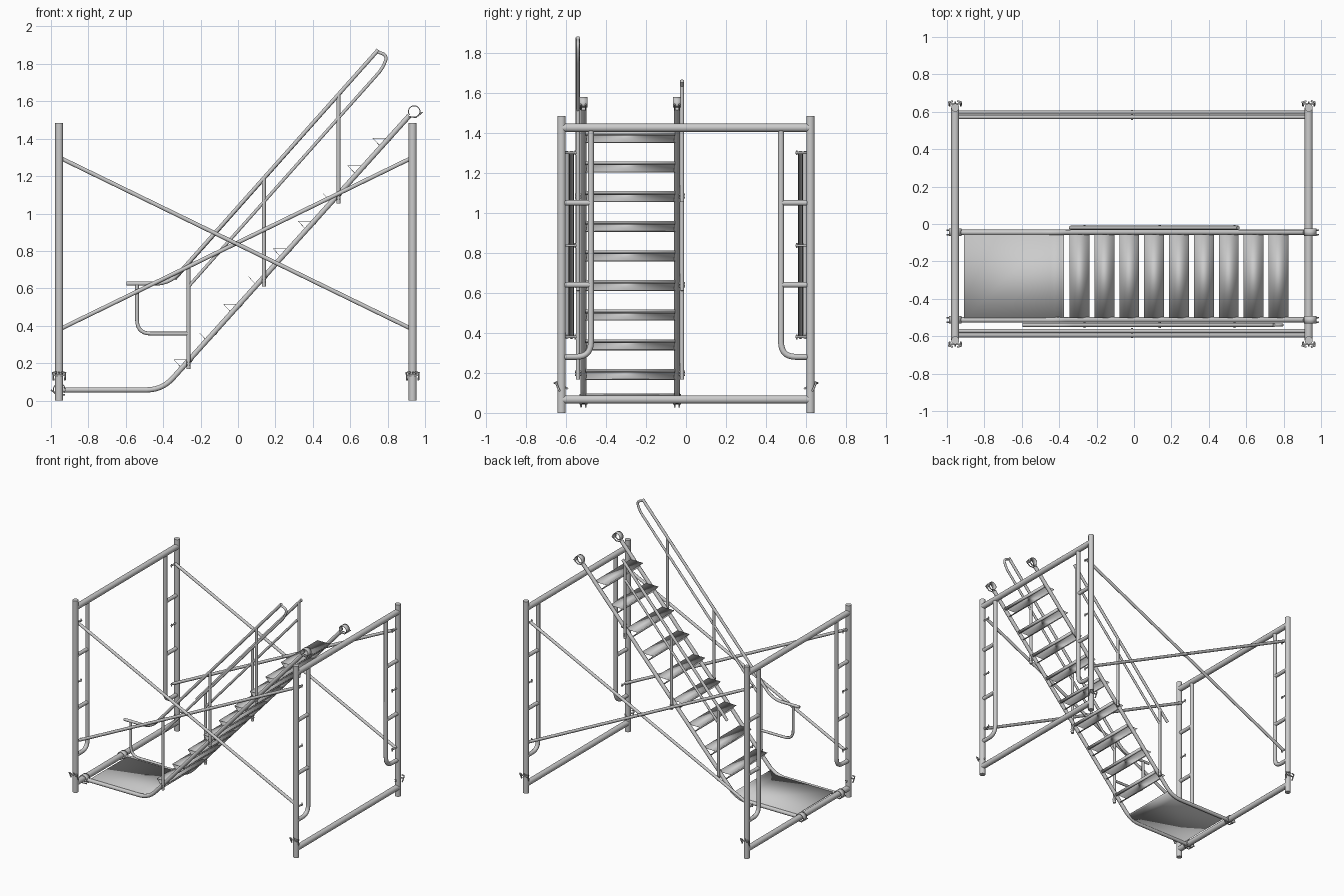
import bpy, math
from mathutils import Vector

if "Cube" in bpy.data.objects:
    bpy.data.objects.remove(bpy.data.objects["Cube"])

XL, XR, PY = -0.956, 0.934, 0.622      # frame positions and post offset
SLOPE = 1.11                           # stair pitch


def fillet(pts, d):
    """Round the inner corners of a path."""
    pts = [Vector(p) for p in pts]
    if d == 0:
        return pts
    out = [pts[0]]
    for a, p, b in zip(pts, pts[1:], pts[2:]):
        s, e = p + (a - p).normalized() * d, p + (b - p).normalized() * d
        for i in range(8):
            t = i / 7
            out.append(s * (1 - t) ** 2 + p * 2 * t * (1 - t) + e * t * t)
    return out + [pts[-1]]


def finish(ob, angle=40):
    bpy.ops.object.select_all(action='DESELECT')
    ob.select_set(True)
    bpy.context.view_layer.objects.active = ob
    if ob.type == 'CURVE':
        bpy.ops.object.convert(target='MESH')
    bpy.ops.object.shade_smooth_by_angle(angle=math.radians(angle))


def pipes(name, paths, r, d=0, res=3):
    """Round tubes along one or more paths."""
    cu = bpy.data.curves.new(name, 'CURVE')
    cu.dimensions = '3D'
    cu.bevel_depth, cu.bevel_resolution, cu.use_fill_caps = r, res, True
    for path in paths:
        pts = fillet(path, d)
        sp = cu.splines.new('POLY')
        sp.points.add(len(pts) - 1)
        for q, p in zip(sp.points, pts):
            q.co = (*p, 1)
    ob = bpy.data.objects.new(name, cu)
    bpy.context.collection.objects.link(ob)
    finish(ob)


def sheet(name, profiles, y0, y1, thick):
    """Folded sheet: x-z profiles extruded along y."""
    v, f = [], []
    for prof in profiles:
        for x, z in prof:
            v += [(x, y0, z), (x, y1, z)]
        n = len(v) - 2 * len(prof)
        f += [(n + 2*i, n + 2*i + 1, n + 2*i + 3, n + 2*i + 2) for i in range(len(prof) - 1)]
    me = bpy.data.meshes.new(name)
    me.from_pydata(v, [], f)
    ob = bpy.data.objects.new(name, me)
    bpy.context.collection.objects.link(ob)
    m = ob.modifiers.new('thickness', 'SOLIDIFY')
    m.thickness, m.offset = thick, 0
    finish(ob, 30)


# End frames
for label, x in (('left', XL), ('right', XR)):
    pipes(label + '_frame_posts', [[(x, s*PY, 0), (x, s*PY, 1.484)] for s in (-1, 1)], 0.0215, res=5)
    pipes(label + '_frame_beams', [[(x, -PY, z), (x, PY, z)] for z in (0.067, 1.425)], 0.0215, res=5)
    pipes(label + '_frame_ladder_rails',
          [[(x, s*0.475, 1.425), (x, s*0.475, 0.28), (x, s*PY, 0.28)] for s in (-1, 1)], 0.0155, 0.075)
    pipes(label + '_frame_rungs',
          [[(x, s*0.475, z), (x, s*PY, z)] for s in (-1, 1) for z in (0.64, 1.05)], 0.0145)
    # Studs for the cross braces
    pipes(label + '_brace_studs',
          [[(x, s*PY, z), (x, s*0.548, z)] for s in (-1, 1) for z in (0.38, 0.837, 1.30)], 0.006)
    pipes(label + '_brace_stud_latches',
          [[(x, s*0.553, z - 0.012), (x, s*0.553, z + 0.012)] for s in (-1, 1) for z in (0.38, 0.837, 1.30)], 0.004)
    # Locking pins near the post feet
    pipes(label + '_lock_pins',
          [[(x, s*0.59, 0.12), (x, s*0.652, 0.155)] for s in (-1, 1)], 0.005)
    pipes(label + '_lock_wires',
          [[(x + k*0.012, s*0.657, 0.15), (x + k*0.034, s*0.65, 0.15), (x + k*0.03, s*0.632, 0.108)]
           for s in (-1, 1) for k in (-1, 1)] +
          [[(x - 0.03, s*0.643, 0.135), (x + 0.03, s*0.643, 0.135)] for s in (-1, 1)], 0.005)

# Cross braces on both sides
for label, s in (('front', -1), ('back', 1)):
    pipes(label + '_cross_brace', [[(XL, s*0.596, 1.30), (XR, s*0.596, 0.38)],
                                   [(XL, s*0.572, 0.38), (XR, s*0.572, 1.30)]], 0.0115)
    pipes(label + '_brace_pivot', [[(-0.011, s*0.61, 0.84), (-0.011, s*0.555, 0.84)]], 0.006)

# Stair stringers, flat at the landing and bent up to the top hooks
bend = (-0.405, 0.057)
top_end = (0.915, 0.057 + SLOPE * 1.32)
SY = (-0.513, -0.045)
pipes('stringers', [[(-0.935, y, 0.057), (bend[0], y, bend[1]), (top_end[0], y, top_end[1])] for y in SY],
      0.0145, 0.085)

# Landing plate, curling up at the stair foot
curl = fillet([(-0.91, 0.064), (-0.41, 0.064), (-0.375, 0.096)], 0.035)
sheet('landing_plate', [[(p[0], p[1]) for p in curl]], SY[0], SY[1], 0.005)

# Treads: folded lip, flat top, short rear flange
treads = []
for i in range(9):
    x, z = -0.343 + 0.133 * i, 0.219 + 0.148 * i
    treads.append([(x + 0.056, z - 0.052), (x + 0.048, z - 0.052), (x, z), (x + 0.103, z), (x + 0.09, z - 0.016)])
sheet('treads', treads, SY[0] + 0.01, SY[1] - 0.01, 0.004)

# Hooks at both ends of the stringers
for label, cx, cz, k in (('top', 0.942, 1.545, 1), ('landing', XL, 0.06, -1)):
    arc = [(cx + k * 0.031 * math.cos(math.radians(a)), cz + 0.031 * math.sin(math.radians(a)))
           for a in range(215, -31, -15)]
    tail = [(cx - k*0.03, cz - 0.028), (cx + k*0.01, cz - 0.03), (cx + k*0.044, cz - 0.003)]
    for side, y in zip(('front', 'inner'), SY):
        sheet(f'{label}_hook_{side}', [arc], y - 0.02, y + 0.02, 0.005)
    pipes(label + '_hook_latches', [[(a, y + o, b) for a, b in tail] for y in SY for o in (-0.012, 0.012)], 0.004)


# Handrails
def rail(x, drop=0.0):
    return 0.74 + 1.124 * (x + 0.26) - drop


PX = (-0.265, 0.138, 0.537)            # handrail post positions
MID = 0.125                            # drop to the middle rail
for label, y in (('front', -0.54), ('inner', -0.02)):
    pipes(label + '_handrail_posts', [[(x, y, 0.168 + 0.443 * i), (x, y, rail(x))] for i, x in enumerate(PX)], 0.011)
    pipes(label + '_handrail_bolts',
          [[(x, y - 0.015, z), (x, y + 0.015, z)] for i, x in enumerate(PX)
           for z in (0.205 + 0.443 * i, 0.19 + 0.443 * i)], 0.006)

# Front handrail: level start, sloping top with a return loop into the mid rail
y = -0.54
pipes('front_handrail_top', [[(-0.595, y, 0.625), (-0.365, y, 0.625), (0.75, y, rail(0.75))]], 0.011, 0.08)
pipes('front_handrail_mid', [[(0.742, y, rail(0.742)), (0.80, y, 1.845), (0.772, y, rail(0.772, MID)),
                              (-0.265, y, rail(-0.265, MID))]], 0.009, 0.033)
pipes('front_handrail_lower_loop', [[(-0.54, y, 0.625), (-0.54, y, 0.358), (-0.265, y, 0.358)]], 0.01, 0.075)

# Inner handrail: straight top and mid rails
y = -0.02
pipes('inner_handrail_top', [[(-0.34, y, rail(-0.34)), (0.557, y, rail(0.557))]], 0.011)
pipes('inner_handrail_mid', [[(PX[0], y, rail(PX[0], MID)), (PX[2], y, rail(PX[2], MID))]], 0.009)
